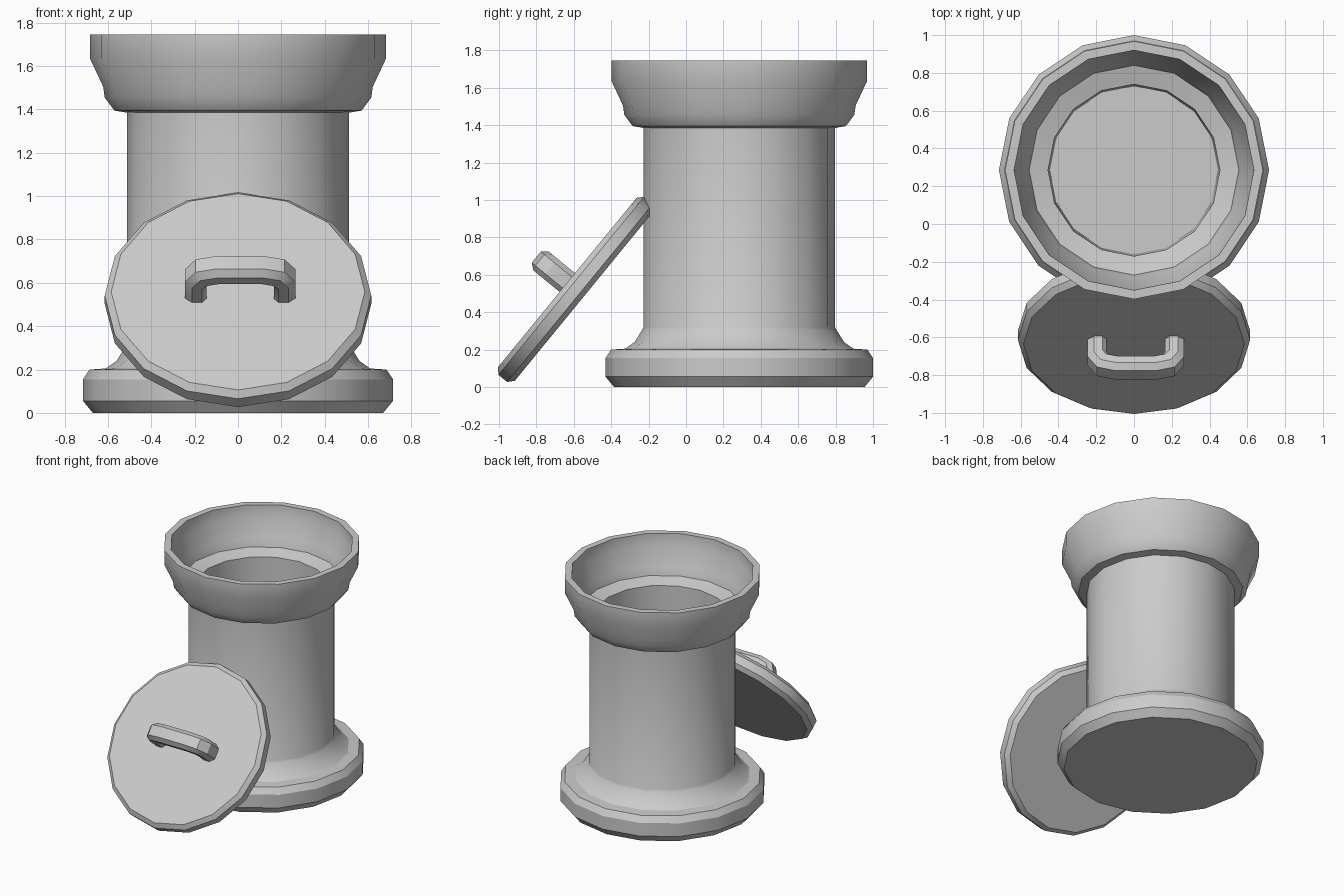
import bpy, bmesh, math
from mathutils import Vector

if "Cube" in bpy.data.objects:
    bpy.data.objects.remove(bpy.data.objects["Cube"])

SIDES = 16


def finish(bm, name, location=(0, 0, 0), tilt=0.0):
    bmesh.ops.recalc_face_normals(bm, faces=bm.faces)
    mesh = bpy.data.meshes.new(name)
    bm.to_mesh(mesh)
    bm.free()
    obj = bpy.data.objects.new(name, mesh)
    bpy.context.collection.objects.link(obj)
    obj.location = location
    obj.rotation_euler = (tilt, 0, 0)
    bpy.ops.object.select_all(action='DESELECT')
    obj.select_set(True)
    bpy.context.view_layer.objects.active = obj
    bpy.ops.object.shade_smooth_by_angle(angle=math.radians(30))
    return obj


def skin(rings):
    """Bridge a list of equal-sized closed rings and cap both ends."""
    bm = bmesh.new()
    loops = [[bm.verts.new(p) for p in ring] for ring in rings]
    n = len(loops[0])
    for a, b in zip(loops, loops[1:]):
        for i in range(n):
            j = (i + 1) % n
            bm.faces.new((a[i], a[j], b[j], b[i]))
    bm.faces.new(loops[0])
    bm.faces.new(loops[-1])
    return bm


def lathe(profile):
    angles = [2 * math.pi * i / SIDES for i in range(SIDES)]
    return skin([[(r * math.cos(a), r * math.sin(a), z) for a in angles]
                 for r, z in profile])


# Hollow jar: outside from the foot up, over the rim and down to the floor
jar = [(0.67, 0), (0.715, 0.055), (0.715, 0.155), (0.685, 0.2), (0.61, 0.205),
       (0.56, 0.24), (0.52, 0.305), (0.512, 0.32), (0.512, 1.385),
       (0.57, 1.395), (0.615, 1.455), (0.622, 1.505), (0.683, 1.635),
       (0.683, 1.745), (0.635, 1.745), (0.632, 1.65), (0.57, 1.52),
       (0.555, 1.46), (0.455, 1.43), (0.445, 0.06)]
finish(lathe(jar), "jar_body", (0, 0.285, 0))

# Round lid leaning against the jar
LID_AT = (0, -0.59, 0.522)
LID_TILT = math.radians(50.7)
lid = [(0.585, -0.058), (0.615, -0.03), (0.615, 0.03), (0.585, 0.058)]
finish(lathe(lid), "lid", LID_AT, LID_TILT)

# Arched handle: chamfered section swept along a rounded U path
half = [(0.205, 0.04), (0.205, 0.16), (0.175, 0.203), (0.10, 0.222)]
path = [Vector((-x, z)) for x, z in half] + [Vector(p) for p in reversed(half)]
section = [(0.05, -0.038), (0.05, 0.038), (0.017, 0.065), (-0.028, 0.065),
           (-0.05, 0.04), (-0.05, -0.04), (-0.028, -0.065), (0.017, -0.065)]
rings = []
for i, p in enumerate(path):
    d_in = (p - path[max(i - 1, 0)]).normalized() if i else (path[1] - p).normalized()
    d_out = (path[i + 1] - p).normalized() if i < len(path) - 1 else d_in
    d = (d_in + d_out).normalized()
    out = Vector((-d.y, d.x)) / max(d.dot(d_in), 0.5)
    rings.append([(0.01 + p.x + out.x * t, u, p.y + out.y * t) for t, u in section])
finish(skin(rings), "lid_handle", LID_AT, LID_TILT)
